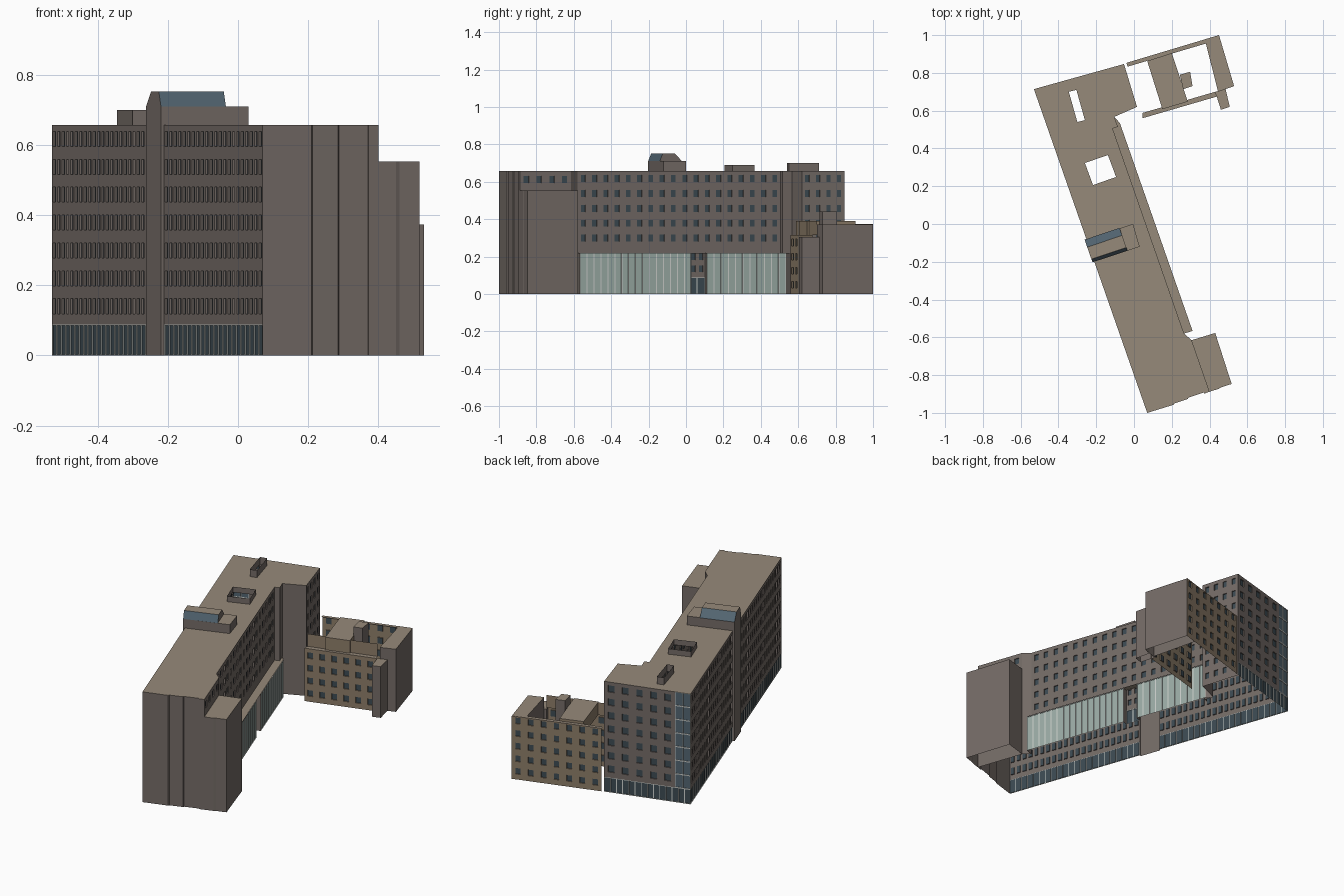
import bpy, bmesh
from mathutils import Vector
from mathutils.geometry import tessellate_polygon

cube = bpy.data.objects.get("Cube")
if cube:
    bpy.data.objects.remove(cube)


def material(name, rgb):
    lin = [((c / 255 + 0.055) / 1.055) ** 2.4 for c in rgb] + [1]
    m = bpy.data.materials.new(name)
    m.use_nodes = True
    m.diffuse_color = lin
    bsdf = next(n for n in m.node_tree.nodes if n.type == 'BSDF_PRINCIPLED')
    bsdf.inputs["Base Color"].default_value = lin
    return m


MATS = [material("roof_tan", (150, 138, 122)), material("wall_taupe", (116, 107, 102)),
        material("wing_beige", (140, 124, 104)), material("window_dark", (60, 74, 82)),
        material("pale_glass", (155, 172, 166)), material("white_frame", (205, 208, 204)),
        material("blue_glass", (82, 100, 112))]
ROOF, WALL, WING, WINDOW, PALE, FRAME, BLUE = range(7)
H = 0.657


class Part:
    """Collects coloured faces for one named object."""
    def __init__(self, name):
        self.name, self.bm = name, bmesh.new()

    def face(self, pts, mat):
        f = self.bm.faces.new([self.bm.verts.new(p) for p in pts])
        f.material_index = mat

    def roof(self, outline, z, mat=ROOF, holes=()):
        loops = [[Vector((x, y, z)) for x, y in loop] for loop in (outline, *holes)]
        flat = [p for loop in loops for p in loop]
        for tri in tessellate_polygon(loops):
            a, b, c = (flat[i] for i in tri)
            self.face((a, b, c) if (b - a).cross(c - a).z > 0 else (a, c, b), mat)

    def grid(self, p, q, us, zs, frame, pane, depth=0.006):
        """Wall p-q; cells between odd breaks in both directions are recessed panes."""
        p, q = Vector((*p, 0)), Vector((*q, 0))
        d = (q - p).normalized()
        back = Vector((-d.y, d.x, 0)) * depth
        at = lambda u, z: p.lerp(q, u) + Vector((0, 0, z))
        for i, (u0, u1) in enumerate(zip(us, us[1:])):
            for j, (z0, z1) in enumerate(zip(zs, zs[1:])):
                c = [at(u0, z0), at(u1, z0), at(u1, z1), at(u0, z1)]
                if i % 2 and j % 2:
                    inner = [v + back for v in c]
                    self.face(inner, pane)
                    for k in range(4):
                        n = (k + 1) % 4
                        self.face([c[k], c[n], inner[n], inner[k]], frame)
                else:
                    self.face(c, frame)

    def plain(self, p, q, z0, z1, mat=WALL):
        self.grid(p, q, [0, 1], [z0, z1], mat, mat)

    def windows(self, p, q, z0, z1, n, rows, width, height, mat=WALL, u0=0, u1=1):
        us, zs, step = [u0], [z0], (u1 - u0) / n
        for i in range(n):
            m = u0 + (i + 0.5) * step
            us += [m - step * width / 2, m + step * width / 2]
        for r in rows:
            zs += [r - height / 2, r + height / 2]
        self.grid(p, q, us + [u1], zs + [z1], mat, WINDOW)

    def glazing(self, p, q, z0, z1, n, pane, u0=0, u1=1, bands=1):
        us, zs, step = [u0], [z0], (u1 - u0) / n
        for i in range(n):
            us += [u0 + (i + 0.06) * step, u0 + (i + 0.94) * step]
        rise = (z1 - z0) / bands
        for j in range(bands):
            zs += [z0 + j * rise + 0.003, z0 + (j + 1) * rise - 0.003]
        self.grid(p, q, us + [u1], zs + [z1], FRAME, pane, 0.003)

    def box(self, poly, z0, z1, mat=WALL, lid=True, skip=()):
        for i, p in enumerate(poly):
            if i not in skip:
                self.plain(p, poly[(i + 1) % len(poly)], z0, z1, mat)
        if lid:
            self.roof(poly, z1)

    def finish(self):
        bmesh.ops.remove_doubles(self.bm, verts=self.bm.verts, dist=0.0001)
        mesh = bpy.data.meshes.new(self.name)
        self.bm.to_mesh(mesh)
        self.bm.free()
        for m in MATS:
            mesh.materials.append(m)
        bpy.context.collection.objects.link(bpy.data.objects.new(self.name, mesh))


def mix(a, b, t):
    return tuple(i + (j - i) * t for i, j in zip(a, b))


# Main block corners, counter-clockwise from the front tip
tip, nw, ne = (0.07, -1.0), (-0.53, 0.714), (-0.053, 0.847)
south = [tip, (0.21, -0.957), (0.213, -0.95), (0.285, -0.926), (0.288, -0.919),
         (0.37, -0.892), (0.372, -0.898), (0.40, -0.888)]
east_a, east_b, east_c = (0.305, -0.615), (0.265, -0.58), (-0.113, 0.505)
corner = [(-0.085, 0.515), (-0.105, 0.567), (0.016, 0.62)]
shaft_n, shaft_s = mix(nw, tip, 0.463), mix(nw, tip, 0.533)
wells = [([(-0.345, 0.70), (-0.305, 0.71), (-0.26, 0.55), (-0.30, 0.54)], 0.70),
         ([(-0.26, 0.323), (-0.138, 0.365), (-0.095, 0.249), (-0.217, 0.206)], 0.69)]
floors = [0.14 + 0.0795 * i for i in range(7)]

# Main roof with open wells
part = Part("main_roof")
part.roof(south + [east_a, east_b, east_c] + corner + [ne, nw], H, ROOF, [w for w, _ in wells])
part.finish()
for i, (well, top) in enumerate(wells):
    part = Part(f"roof_well_{i + 1}")
    part.box(well[::-1], H, top, WALL, lid=False)
    part.finish()

# Blank south end and north court corner
part = Part("south_end_wall")
for p, q in zip(south, south[1:]):
    part.plain(p, q, 0, H)
part.finish()
part = Part("court_corner_wall")
for p, q in zip([east_c] + corner, corner):
    part.plain(p, q, 0, H)
part.finish()

# East walls with windows
part = Part("east_wall")
part.windows(south[-1], east_a, 0, H, 4, [0.613], 0.4, 0.037)
part.plain(east_a, east_b, 0, H)
part.windows(east_b, east_c, 0.22, H, 18, floors[2:], 0.42, 0.037)
part.windows(corner[-1], ne, 0, H, 4, [0.06] + floors, 0.4, 0.037)
part.finish()

# North wall with corner glazing strip and glazed ground floor
part = Part("north_wall")
part.windows(ne, nw, 0.088, H, 5, floors, 0.45, 0.04, u1=0.82)
part.glazing(ne, nw, 0.088, H, 2, BLUE, 0.82, 1, 7)
part.glazing(ne, nw, 0, 0.088, 14, WINDOW)
part.finish()

# Long west wall in two runs
part = Part("west_wall")
for p, q in ((nw, shaft_n), (shaft_s, tip)):
    part.windows(p, q, 0.088, H, 22, floors, 0.55, 0.043)
    part.glazing(p, q, 0, 0.088, 22, WINDOW)
part.finish()

# Stair shaft and its rooftop house with sloping glass
out = Vector((-0.944, -0.33)) * 0.01
a, b = (tuple(Vector(p) + out) for p in (shaft_n, shaft_s))
part = Part("stair_shaft")
part.box([shaft_n, a, b, shaft_s], 0, 0.71, skip=[3])
part.finish()
part = Part("roof_house")
part.box([a, b, (0.03, -0.12), (-0.005, 0.0)], H, 0.71)
part.finish()
e = Vector((0.185, 0.062))
low = [Vector((*p, 0.71)) for p in (a, b, Vector(b) + e, Vector(a) + e)]
up = Vector((0, 0, 0.042))
top = [low[0].lerp(low[1], 0.33) + up, low[1].lerp(low[0], 0.14) + up,
       low[2].lerp(low[3], 0.14) + up, low[3].lerp(low[2], 0.33) + up]
part = Part("skylight")
for i, mat in enumerate([WALL, BLUE, WALL, BLUE]):
    n = (i + 1) % 4
    part.face([low[i], low[n], top[n], top[i]], mat)
part.face(top, ROOF)
part.finish()

# Lower stair block at the south-east
part = Part("southeast_block")
part.box([south[-1], (0.45, -0.872), (0.46, -0.865), (0.517, -0.847), (0.43, -0.577),
          east_a], 0, 0.553, skip=[5])
part.finish()

# Glazed hall along the east foot, with the entrance bay
hall_s, hall_n = (0.31, -0.566), (-0.075, 0.535)
door_s, door_n = mix(hall_s, hall_n, 0.54), mix(hall_s, hall_n, 0.615)
part = Part("glass_hall")
part.glazing(hall_s, door_s, 0, 0.22, 16, PALE)
part.glazing(door_n, hall_n, 0, 0.22, 11, PALE)
part.plain(east_b, hall_s, 0, 0.22)
part.plain(hall_n, corner[1], 0, 0.22)
part.roof([east_b, hall_s, hall_n, corner[1], east_c], 0.222)
part.finish()
part = Part("entrance_bay")
inset = Vector((-0.03, -0.01))
ds, dn = (tuple(Vector(p) + inset) for p in (door_s, door_n))
part.windows(ds, dn, 0.088, 0.22, 2, [0.135, 0.2], 0.5, 0.035)
part.glazing(ds, dn, 0, 0.088, 2, WINDOW)
part.plain(door_s, ds, 0, 0.22)
part.plain(dn, door_n, 0, 0.22)
part.finish()

# North-east wing: outer walls
wing_nw, wing_ne, wing_se = (-0.04, 0.853), (0.45, 1.0), (0.53, 0.73)
s_w, s_e = (0.045, 0.56), (0.44, 0.675)
t_w, t_e = (0.045, 0.588), (0.43, 0.70)
levels = [0.05 + 0.075 * i for i in range(5)]
part = Part("wing_walls")
part.windows(wing_ne, wing_nw, 0, 0.375, 7, levels, 0.42, 0.036, WING)
part.windows(s_w, s_e, 0, 0.315, 6, levels[:4], 0.45, 0.036, WING)
part.plain(t_w, t_e, 0.315, 0.39, WING)
part.finish()
part = Part("wing_terrace")
part.roof([s_w, s_e, t_e, t_w], 0.315)
part.roof([(-0.034, 0.833), (0.38, 0.955), wing_ne, wing_nw], 0.375)
part.finish()
part = Part("wing_end_block")
part.box([(0.445, 0.70), wing_se, wing_ne, (0.375, 0.978)], 0, 0.373, skip=[2])
part.finish()
part = Part("wing_corner_shaft")
part.box([(0.46, 0.605), (0.507, 0.62), (0.485, 0.714), (0.43, 0.70)], 0, 0.305)
part.finish()

# Wing rooftop rooms
part = Part("wing_roof_house")
part.box([(0.15, 0.608), (0.285, 0.648), (0.20, 0.905), (0.07, 0.863)], 0.315, 0.39, WING)
part.finish()
part = Part("wing_roof_hut")
part.box([(0.26, 0.714), (0.31, 0.73), (0.297, 0.806), (0.243, 0.79)], 0.315, 0.44)
part.finish()
